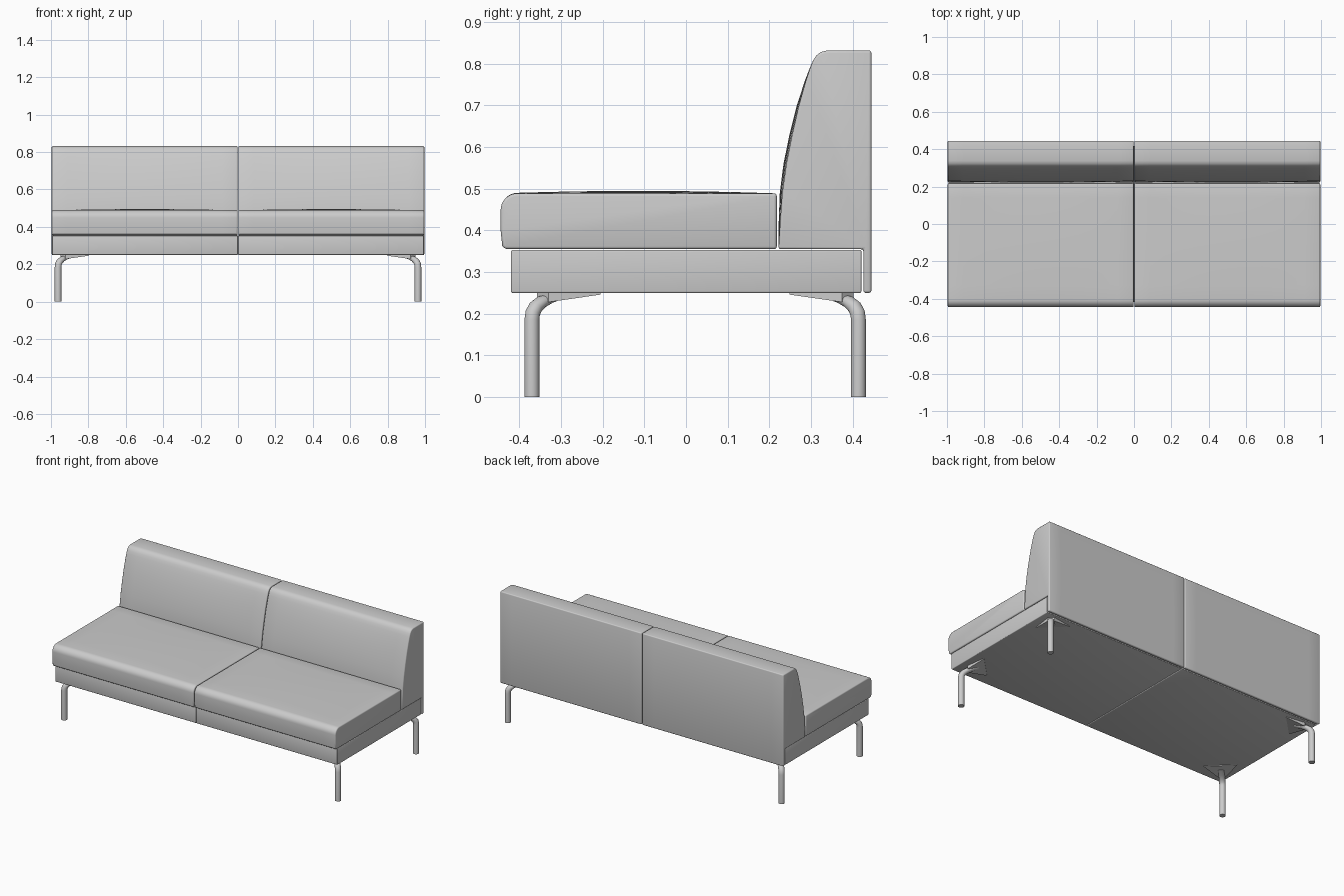
import bpy, bmesh, math
from mathutils import Vector

if "Cube" in bpy.data.objects:
    bpy.data.objects.remove(bpy.data.objects["Cube"])


def material(name, v):
    m = bpy.data.materials.new(name)
    m.diffuse_color = (v, v, v, 1)
    m.use_nodes = True
    m.node_tree.nodes["Principled BSDF"].inputs["Base Color"].default_value = m.diffuse_color
    return m


fabric = material("grey fabric", 0.6)
metal = material("grey metal", 0.6)


def finish(bm, name, mat, bevel=0.0):
    bmesh.ops.recalc_face_normals(bm, faces=bm.faces)
    me = bpy.data.meshes.new(name)
    bm.to_mesh(me)
    bm.free()
    ob = bpy.data.objects.new(name, me)
    bpy.context.collection.objects.link(ob)
    me.materials.append(mat)
    bpy.ops.object.select_all(action='DESELECT')
    bpy.context.view_layer.objects.active = ob
    ob.select_set(True)
    if bevel:
        mod = ob.modifiers.new("soft edges", 'BEVEL')
        mod.width, mod.segments = bevel, 3
        mod.limit_method, mod.angle_limit = 'ANGLE', math.radians(40)
        bpy.ops.object.modifier_apply(modifier=mod.name)
    bpy.ops.object.shade_smooth_by_angle(angle=math.radians(35))
    return ob


def arc(cy, cz, r, a0, a1, n=8):
    angles = [math.radians(a0 + (a1 - a0) * i / n) for i in range(n + 1)]
    return [(cy + r * math.cos(a), cz + r * math.sin(a)) for a in angles]


def loft(name, profile, x0, x1, bevel, bulge=None, steps=12):
    """Sweep a (y, z) profile along x, with an optional padded bulge."""
    bm = bmesh.new()
    rings = []
    for i in range(steps + 1):
        u = 2 * i / steps - 1
        crown = 1 - u * u
        ring = []
        for y, z in profile:
            dy, dz = bulge(y, z, crown) if bulge else (0, 0)
            ring.append(bm.verts.new((x0 + (x1 - x0) * i / steps, y + dy, z + dz)))
        rings.append(ring)
    n = len(profile)
    for a, b in zip(rings, rings[1:]):
        for j in range(n):
            bm.faces.new((a[j], a[(j + 1) % n], b[(j + 1) % n], b[j]))
    bm.faces.new(rings[0])
    bm.faces.new(rings[-1])
    return finish(bm, name, fabric, bevel)


# Seat cushion outline: rounded nose, flat top
seat = [(0.218, 0.355), (-0.434, 0.355), (-0.441, 0.362), (-0.445, 0.40)]
seat += arc(-0.405, 0.449, 0.04, 180, 90)
seat += [(-0.405 + 0.623 * i / 8, 0.489) for i in range(1, 9)]


def seat_bulge(y, z, c):
    t = (y + 0.445) / 0.663
    return 0, (0.006 * c * 4 * t * (1 - t) if z > 0.48 else 0)


# Backrest outline: leaning curved front, rounded top, rear skirt behind the base
back = [(0.426, 0.355), (0.222, 0.355), (0.226, 0.42), (0.231, 0.49), (0.241, 0.56),
        (0.255, 0.63), (0.271, 0.70), (0.288, 0.76), (0.298, 0.79), (0.305, 0.808),
        (0.313, 0.820), (0.323, 0.828), (0.338, 0.832), (0.445, 0.832),
        (0.445, 0.25), (0.426, 0.25)]


def back_bulge(y, z, c):
    t = min(max((z - 0.355) / 0.45, 0), 1)
    return (-0.007 * c * 4 * t * (1 - t) if y < 0.31 else 0), 0


base = [(-0.42, 0.25), (0.421, 0.25), (0.421, 0.353), (-0.42, 0.353)]

# Two matching modules
for side, s in (("left", -1), ("right", 1)):
    inner, outer = 0.002 * s, 0.996 * s
    loft(side + "_seat_cushion", seat, inner, outer, 0.007, seat_bulge)
    loft(side + "_backrest", back, inner, outer, 0.006, back_bulge)
    loft(side + "_base", base, 0.001 * s, 0.992 * s, 0.004, steps=1)


def leg(name, x, y, sx, sy):
    """Round post bending diagonally inward, with a triangular mounting plate."""
    bm = bmesh.new()
    # distance inward along the diagonal, height, half height
    path = [(0, 0, 0.018), (0, 0.185, 0.018), (0.003, 0.202, 0.018),
            (0.013, 0.216, 0.017), (0.032, 0.228, 0.015), (0.06, 0.236, 0.011),
            (0.10, 0.242, 0.006)]
    inward = Vector((-sx, -sy, 0)).normalized()
    across = Vector((-inward.y, inward.x, 0))
    rings = []
    for i, (d, z, r) in enumerate(path):
        d0, z0, _ = path[max(i - 1, 0)]
        d1, z1, _ = path[min(i + 1, len(path) - 1)]
        tangent = (inward * (d1 - d0) + Vector((0, 0, z1 - z0))).normalized()
        up = tangent.cross(across)
        centre = Vector((x, y, z)) + inward * d
        rings.append([bm.verts.new(centre + across * 0.018 * math.cos(a) + up * r * math.sin(a))
                      for a in (math.tau * k / 20 for k in range(20))])
    for a, b in zip(rings, rings[1:]):
        for k in range(20):
            bm.faces.new((a[k], a[(k + 1) % 20], b[(k + 1) % 20], b[k]))
    bm.faces.new(rings[0])
    bm.faces.new(rings[-1])

    # plate wings spread along both edges of the base, thinning at the tips
    outline = [(0.012, 0.04, 0.228), (0.04, 0.012, 0.228),
               (0.165, 0.03, 0.246), (0.03, 0.165, 0.246)]
    low = [bm.verts.new((x - sx * a, y - sy * b, z)) for a, b, z in outline]
    top = [bm.verts.new((x - sx * a, y - sy * b, 0.251)) for a, b, z in outline]
    bm.faces.new(low)
    bm.faces.new(top)
    for k in range(4):
        bm.faces.new((low[k], low[(k + 1) % 4], top[(k + 1) % 4], top[k]))
    finish(bm, name, metal)


# Four legs
for side, sx in (("left", -1), ("right", 1)):
    leg("front_%s_leg" % side, 0.962 * sx, -0.37, sx, -1)
    leg("back_%s_leg" % side, 0.962 * sx, 0.414, sx, 1)
